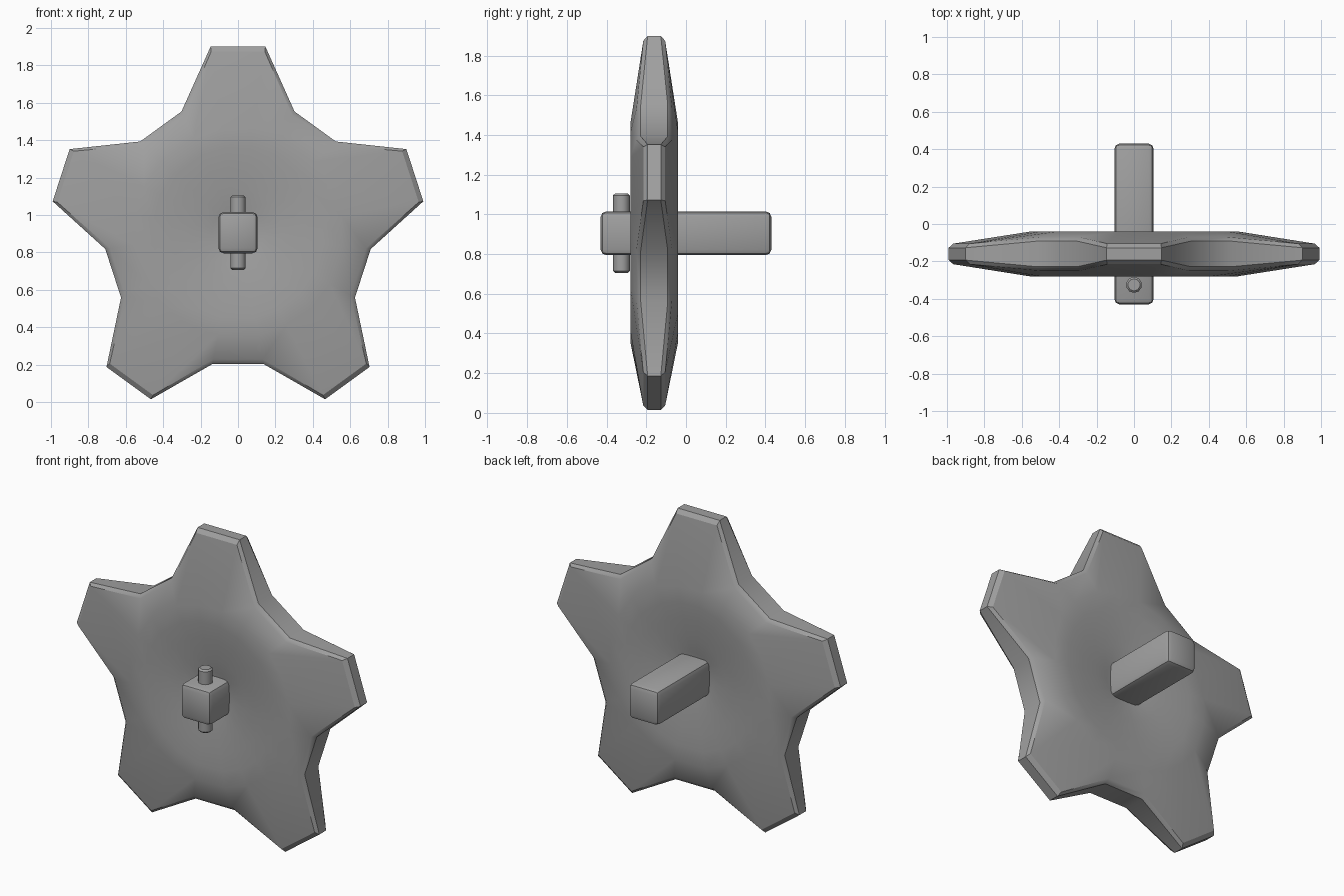
import bpy, bmesh, math
from mathutils import Matrix, Vector

cube = bpy.data.objects.get("Cube")
if cube:
    bpy.data.objects.remove(cube, do_unlink=True)

AXLE_Z = 0.905
WHEEL_Y = -0.16

metal = bpy.data.materials.new("plain_grey")
metal.use_nodes = True
GREY = (0.35, 0.35, 0.35, 1)
metal.diffuse_color = GREY
metal.node_tree.nodes["Principled BSDF"].inputs["Base Color"].default_value = GREY


def finish(name, bm, location, angle=30):
    bmesh.ops.recalc_face_normals(bm, faces=bm.faces)
    mesh = bpy.data.meshes.new(name)
    bm.to_mesh(mesh)
    bm.free()
    obj = bpy.data.objects.new(name, mesh)
    bpy.context.collection.objects.link(obj)
    obj.location = location
    mesh.materials.append(metal)
    bpy.ops.object.select_all(action="DESELECT")
    obj.select_set(True)
    bpy.context.view_layer.objects.active = obj
    bpy.ops.object.shade_smooth_by_angle(angle=math.radians(angle))
    return obj


# Star outline: each arm has a two-point tip and a two-point valley
outline = []
for arm in range(5):
    for offset, radius, is_tip in ((-8.4, 1.005, 1), (8.4, 1.005, 1),
                                   (25, 0.715, 0), (47, 0.715, 0)):
        outline.append((math.radians(arm * 72 + offset), radius, is_tip))


# Star wheel: dished hub, raised ring, then arms thinning to a chamfered rim
def half_section(angle, radius, is_tip):
    rim = 0.055 if is_tip else 0.09
    hub = [(0.07, 0.07), (0.14, 0.082), (0.24, 0.1), (0.36, 0.11),
           (0.46, 0.12), (0.56, 0.12)]
    return hub + [(radius - 0.025, rim), (radius, rim - 0.022)]


bm = bmesh.new()
columns = []
for spec in outline:
    s, c = math.sin(spec[0]), math.cos(spec[0])
    half = half_section(*spec)
    section = [(r, -t) for r, t in half] + [(r, t) for r, t in reversed(half)]
    columns.append([bm.verts.new((r * s, y, r * c)) for r, y in section])
for i, a in enumerate(columns):
    b = columns[(i + 1) % len(columns)]
    for j in range(len(a) - 1):
        bm.faces.new((a[j], a[j + 1], b[j + 1], b[j]))
for end in (0, -1):
    bm.faces.new([col[end] for col in columns])
finish("star_wheel", bm, (0, WHEEL_Y, AXLE_Z))

# Square axle with rounded edges
bm = bmesh.new()
bmesh.ops.create_cube(bm, size=1, matrix=Matrix.Diagonal((0.21, 0.86, 0.22, 1)))
bmesh.ops.bevel(bm, geom=bm.edges[:], offset=0.028, segments=2,
                profile=0.5, affect="EDGES")
finish("square_axle", bm, (0, 0, AXLE_Z))

# Locking pin through the front end of the axle
bm = bmesh.new()
bmesh.ops.create_cone(bm, cap_ends=True, segments=10, radius1=0.043,
                      radius2=0.043, depth=0.4)
caps = [e for e in bm.edges if abs(e.verts[0].co.z - e.verts[1].co.z) < 0.01]
bmesh.ops.bevel(bm, geom=caps, offset=0.01, segments=1, affect="EDGES")
finish("locking_pin", bm, (0, -0.325, AXLE_Z), 40)
